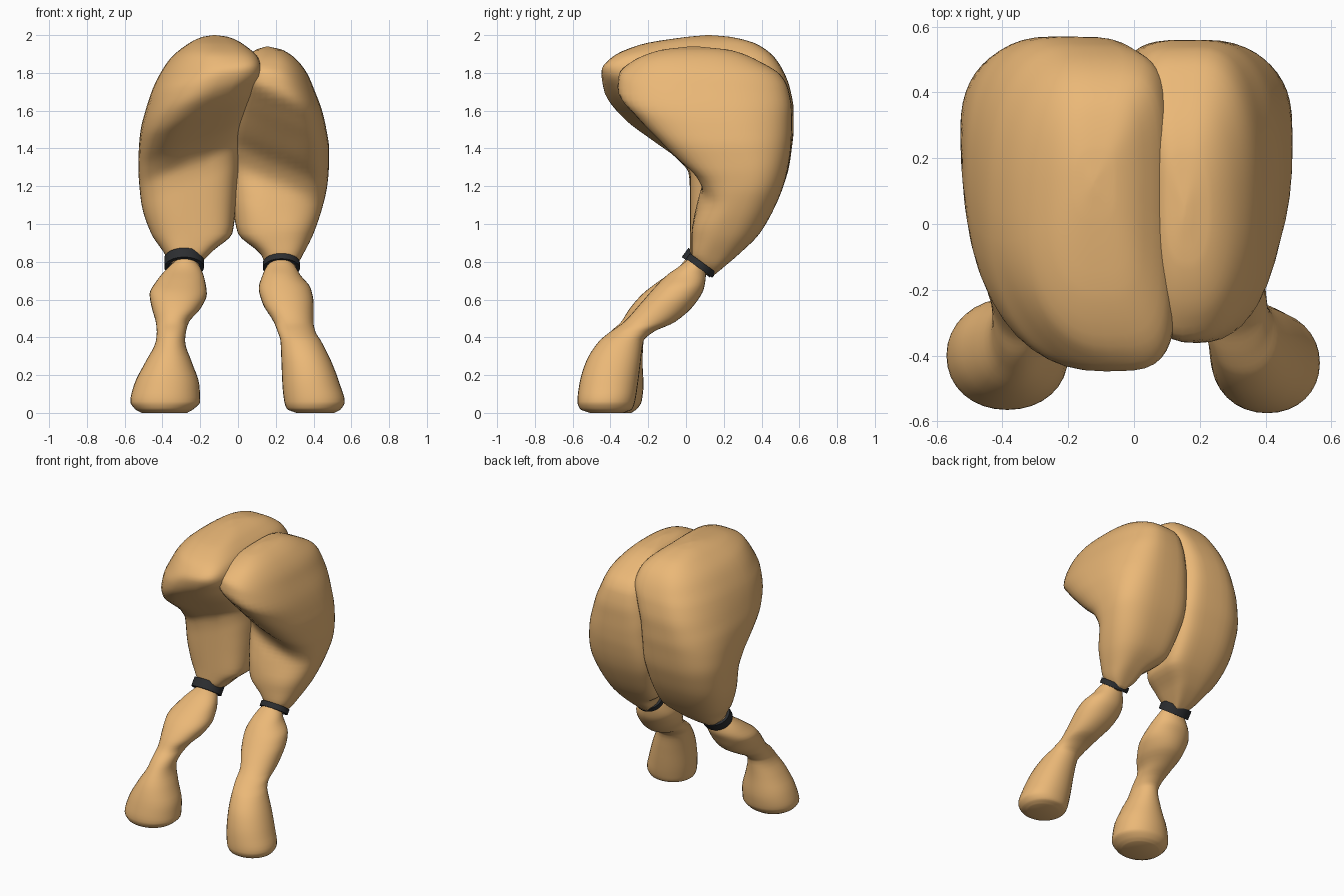
import bpy, bmesh, math


def material(name, color):
    m = bpy.data.materials.new(name)
    m.diffuse_color = (*color, 1)
    return m


TAN = material("tan", (0.83, 0.48, 0.185))
DARK = material("dark", (0.025, 0.027, 0.03))


def finish(name, bm, mat, angle):
    bmesh.ops.recalc_face_normals(bm, faces=bm.faces)
    me = bpy.data.meshes.new(name)
    bm.to_mesh(me)
    bm.free()
    me.materials.append(mat)
    ob = bpy.data.objects.new(name, me)
    bpy.context.collection.objects.link(ob)
    bpy.ops.object.select_all(action='DESELECT')
    ob.select_set(True)
    bpy.context.view_layer.objects.active = ob
    bpy.ops.object.shade_smooth_by_angle(angle=math.radians(angle))
    return ob


def curve(rows, col):
    """Smooth monotone interpolation of one table column over height."""
    zs = [r[0] for r in rows]
    vs = [r[col] for r in rows]
    n = len(zs)
    d = [(vs[i + 1] - vs[i]) / (zs[i + 1] - zs[i]) for i in range(n - 1)]
    m = [d[0]] + [2 * a * b / (a + b) if a * b > 0 else 0 for a, b in zip(d, d[1:])] + [d[-1]]

    def f(z):
        z = min(max(z, zs[0]), zs[-1])
        i = max(k for k in range(n - 1) if zs[k] <= z)
        h = zs[i + 1] - zs[i]
        t = (z - zs[i]) / h
        return ((1 + 2 * t) * (1 - t) ** 2 * vs[i] + t * (1 - t) ** 2 * h * m[i]
                + t * t * (3 - 2 * t) * vs[i + 1] - t * t * (1 - t) * h * m[i + 1])
    return f


def ramp(z, a, b):
    t = min(max((z - a) / (b - a), 0), 1)
    return t * t * (3 - 2 * t)


def loft(name, rows, power, inner=(2.1, 2.1), shear=0, skew=0, segs=48, sub=4):
    """Stack rounded sections; rows hold z, x min, x max, y front, y back."""
    x0, x1, y0, y1 = (curve(rows, c) for c in (1, 2, 3, 4))
    zs = [a[0] + (b[0] - a[0]) * k / sub for a, b in zip(rows, rows[1:]) for k in range(sub)]
    zs.append(rows[-1][0])
    bm = bmesh.new()
    rings = []
    for z in zs:
        cx, rx = (x0(z) + x1(z)) / 2, (x1(z) - x0(z)) / 2
        mid = (y0(z) + y1(z)) / 2
        fade = ramp(z, 0.95, 1.1) * (1 - ramp(z, 1.72, 1.92))
        lean = skew * ramp(z, 1.35, 1.7) * (1 - ramp(z, 1.85, 2.0))
        ring = []
        for i in range(segs):
            a = 2 * math.pi * i / segs
            c, s = math.cos(a), math.sin(a)
            # corners facing the other leg are squarer
            p = inner[s > 0] if c * shear < 0 else power
            dx = rx * math.copysign(abs(c) ** (2 / p), c)
            w = math.copysign(abs(s) ** (2 / p), s)
            # the front overhang reaches lower on the outer side
            front = y0(z + shear * dx * fade)
            y = mid + (y1(z) - mid) * w if w > 0 else mid + (mid - front) * w
            x = cx + dx + (lean * w * w if w < 0 else 0)
            ring.append(bm.verts.new((x, y, z)))
        rings.append(ring)
    for a, b in zip(rings, rings[1:]):
        for i in range(segs):
            j = (i + 1) % segs
            bm.faces.new((a[i], a[j], b[j], b[i]))
    bm.faces.new(rings[0])
    bm.faces.new(rings[-1])
    return finish(name, bm, TAN, 60)


def band(name, loc, radius, height):
    """Tilted strap with a rectangular section."""
    bm = bmesh.new()
    n, h, inner = 32, height / 2, radius - 0.02
    prof = [(inner, -h), (radius, -h), (radius, h), (inner, h)]
    rings = [[bm.verts.new((r * math.cos(2 * math.pi * i / n), r * math.sin(2 * math.pi * i / n), z))
              for r, z in prof] for i in range(n)]
    for i in range(n):
        a, b = rings[i], rings[(i + 1) % n]
        for k in range(4):
            q = (k + 1) % 4
            bm.faces.new((a[k], a[q], b[q], b[k]))
    ob = finish(name, bm, DARK, 40)
    ob.location = loc
    ob.rotation_euler.x = math.radians(-36)
    ob.scale.y = 0.88


# Thighs
loft("left_thigh", [
    (0.75, -0.30, -0.24, 0.10, 0.14), (0.80, -0.36, -0.19, 0.04, 0.22),
    (0.86, -0.40, -0.13, 0.02, 0.30), (0.95, -0.46, -0.03, 0.02, 0.385),
    (1.10, -0.51, -0.01, 0.02, 0.475), (1.20, -0.522, 0.0, 0.02, 0.515),
    (1.30, -0.528, 0.01, 0.01, 0.545), (1.40, -0.525, 0.015, -0.07, 0.56),
    (1.50, -0.515, 0.025, -0.21, 0.57), (1.60, -0.49, 0.045, -0.345, 0.57),
    (1.72, -0.45, 0.09, -0.435, 0.55), (1.80, -0.41, 0.12, -0.448, 0.52),
    (1.88, -0.355, 0.10, -0.395, 0.47), (1.95, -0.27, 0.03, -0.24, 0.38),
    (1.99, -0.19, -0.05, 0.0, 0.24), (2.0, -0.13, -0.12, 0.11, 0.13)],
    2.5, (3.4, 4.5), -0.42, 0.06)
loft("right_thigh", [
    (0.73, 0.20, 0.26, 0.11, 0.15), (0.78, 0.15, 0.31, 0.06, 0.21),
    (0.84, 0.12, 0.345, 0.03, 0.28), (0.95, 0.0, 0.40, 0.03, 0.39),
    (1.10, -0.03, 0.45, 0.06, 0.475), (1.20, -0.045, 0.472, 0.085, 0.515),
    (1.30, -0.05, 0.481, 0.04, 0.54), (1.40, -0.05, 0.482, -0.07, 0.555),
    (1.50, -0.05, 0.468, -0.17, 0.56), (1.60, -0.04, 0.445, -0.27, 0.56),
    (1.72, -0.02, 0.40, -0.362, 0.54), (1.79, 0.0, 0.37, -0.355, 0.50),
    (1.86, 0.035, 0.32, -0.285, 0.39), (1.92, 0.09, 0.24, -0.14, 0.24),
    (1.94, 0.15, 0.16, 0.02, 0.06)],
    2.5, (2.6, 4.5), 0.42)

# Lower legs with hooves
loft("right_lower_leg", [
    (0.0, 0.31, 0.51, -0.51, -0.33), (0.02, 0.26, 0.545, -0.56, -0.285),
    (0.06, 0.245, 0.565, -0.575, -0.27), (0.15, 0.235, 0.54, -0.565, -0.255),
    (0.27, 0.23, 0.495, -0.53, -0.24), (0.38, 0.225, 0.44, -0.46, -0.225),
    (0.43, 0.21, 0.41, -0.40, -0.17), (0.48, 0.19, 0.40, -0.33, -0.06),
    (0.58, 0.13, 0.40, -0.24, 0.05), (0.66, 0.11, 0.385, -0.17, 0.095),
    (0.73, 0.13, 0.33, -0.10, 0.105), (0.78, 0.155, 0.30, -0.03, 0.10),
    (0.82, 0.20, 0.26, 0.02, 0.06)], 2.1, segs=32)
loft("left_lower_leg", [
    (0.0, -0.51, -0.27, -0.51, -0.29), (0.02, -0.545, -0.235, -0.55, -0.26),
    (0.06, -0.57, -0.20, -0.565, -0.235), (0.15, -0.55, -0.205, -0.55, -0.225),
    (0.27, -0.49, -0.245, -0.51, -0.23), (0.38, -0.435, -0.28, -0.44, -0.225),
    (0.43, -0.43, -0.275, -0.40, -0.18), (0.48, -0.435, -0.26, -0.345, -0.09),
    (0.55, -0.455, -0.20, -0.30, 0.02), (0.63, -0.468, -0.165, -0.23, 0.07),
    (0.70, -0.43, -0.175, -0.14, 0.10), (0.77, -0.37, -0.20, -0.04, 0.10),
    (0.83, -0.30, -0.25, 0.01, 0.06)], 2.1, segs=32)

# Straps
band("left_strap", (-0.285, 0.07, 0.795), 0.105, 0.06)
band("right_strap", (0.23, 0.08, 0.78), 0.098, 0.035)
